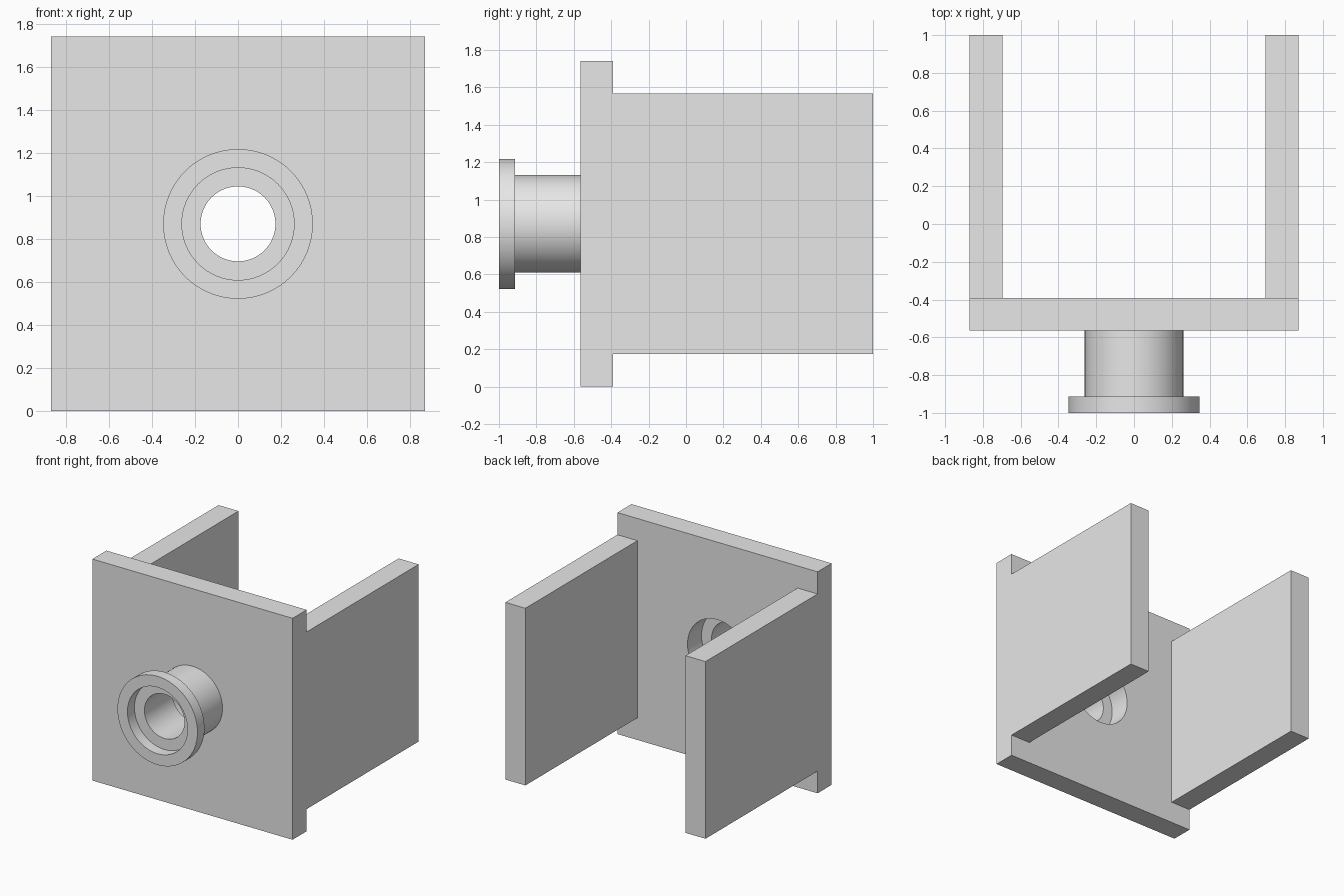
import bpy
import math
from mathutils import Matrix

cube = bpy.data.objects.get("Cube")
if cube:
    bpy.data.objects.remove(cube, do_unlink=True)

SEGMENTS = 64
HALF = 0.87            # half width of the plate
WALL = 0.174           # sheet thickness
PLATE_FRONT, PLATE_BACK = -0.565, -0.391
FLANGE_BACK = -0.913
CENTRE_Z = HALF
BORE, TUBE, RIM = 0.174, 0.261, 0.348

grey = bpy.data.materials.new("plain grey")
grey.use_nodes = True
grey.diffuse_color = (0.8, 0.8, 0.8, 1)
grey.node_tree.nodes["Principled BSDF"].inputs["Base Color"].default_value = (0.8, 0.8, 0.8, 1)


def box(name, low, high):
    """Axis-aligned box between two corners."""
    bpy.ops.mesh.primitive_cube_add(size=1)
    obj = bpy.context.object
    obj.name = name
    size = [b - a for a, b in zip(low, high)]
    middle = [(a + b) / 2 for a, b in zip(low, high)]
    obj.data.transform(Matrix.Translation(middle) @ Matrix.Diagonal((*size, 1)))
    obj.data.materials.append(grey)
    return obj


def ring(name, inner, outer, front, back):
    """Hollow cylinder along y, revolved from a rectangular section."""
    section = [(inner, front), (outer, front), (outer, back), (inner, back)]
    n = len(section)
    verts, faces = [], []
    for i in range(SEGMENTS):
        a = math.tau * i / SEGMENTS
        verts += [(r * math.cos(a), y, CENTRE_Z + r * math.sin(a)) for r, y in section]
        j = (i + 1) % SEGMENTS
        for k in range(n):
            m = (k + 1) % n
            faces.append((i * n + k, i * n + m, j * n + m, j * n + k))
    mesh = bpy.data.meshes.new(name)
    mesh.from_pydata(verts, [], faces)
    mesh.materials.append(grey)
    obj = bpy.data.objects.new(name, mesh)
    bpy.context.collection.objects.link(obj)
    bpy.ops.object.select_all(action="DESELECT")
    obj.select_set(True)
    bpy.context.view_layer.objects.active = obj
    bpy.ops.object.mode_set(mode="EDIT")
    bpy.ops.mesh.select_all(action="SELECT")
    bpy.ops.mesh.normals_make_consistent(inside=False)
    bpy.ops.object.mode_set(mode="OBJECT")
    bpy.ops.object.shade_smooth_by_angle(angle=math.radians(30))
    return obj


# Front plate with a round hole through it
plate = box("front_plate", (-HALF, PLATE_FRONT, 0), (HALF, PLATE_BACK, 2 * HALF))
bpy.ops.mesh.primitive_cylinder_add(
    vertices=SEGMENTS, radius=TUBE, depth=1,
    location=(0, PLATE_FRONT, CENTRE_Z), rotation=(math.pi / 2, 0, 0))
cutter = bpy.context.object
cutter.name = "hole_cutter"
cutter.data.materials.append(grey)
cut = plate.modifiers.new("hole", "BOOLEAN")
cut.operation = "DIFFERENCE"
cut.solver = "EXACT"
cut.object = cutter
bpy.ops.object.select_all(action="DESELECT")
plate.select_set(True)
bpy.context.view_layer.objects.active = plate
bpy.ops.object.modifier_apply(modifier=cut.name)
bpy.data.objects.remove(cutter, do_unlink=True)
bpy.ops.object.shade_smooth_by_angle(angle=math.radians(30))

# Side walls behind the plate
for name, side in (("left_wall", 1), ("right_wall", -1)):
    x = sorted((side * HALF, side * (HALF - WALL)))
    box(name, (x[0], PLATE_BACK, WALL), (x[1], 1, 2 * HALF - WALL))

# Tube and its wider end flange
ring("tube", BORE, TUBE, FLANGE_BACK, PLATE_FRONT)
ring("end_flange", TUBE, RIM, -1, FLANGE_BACK)
